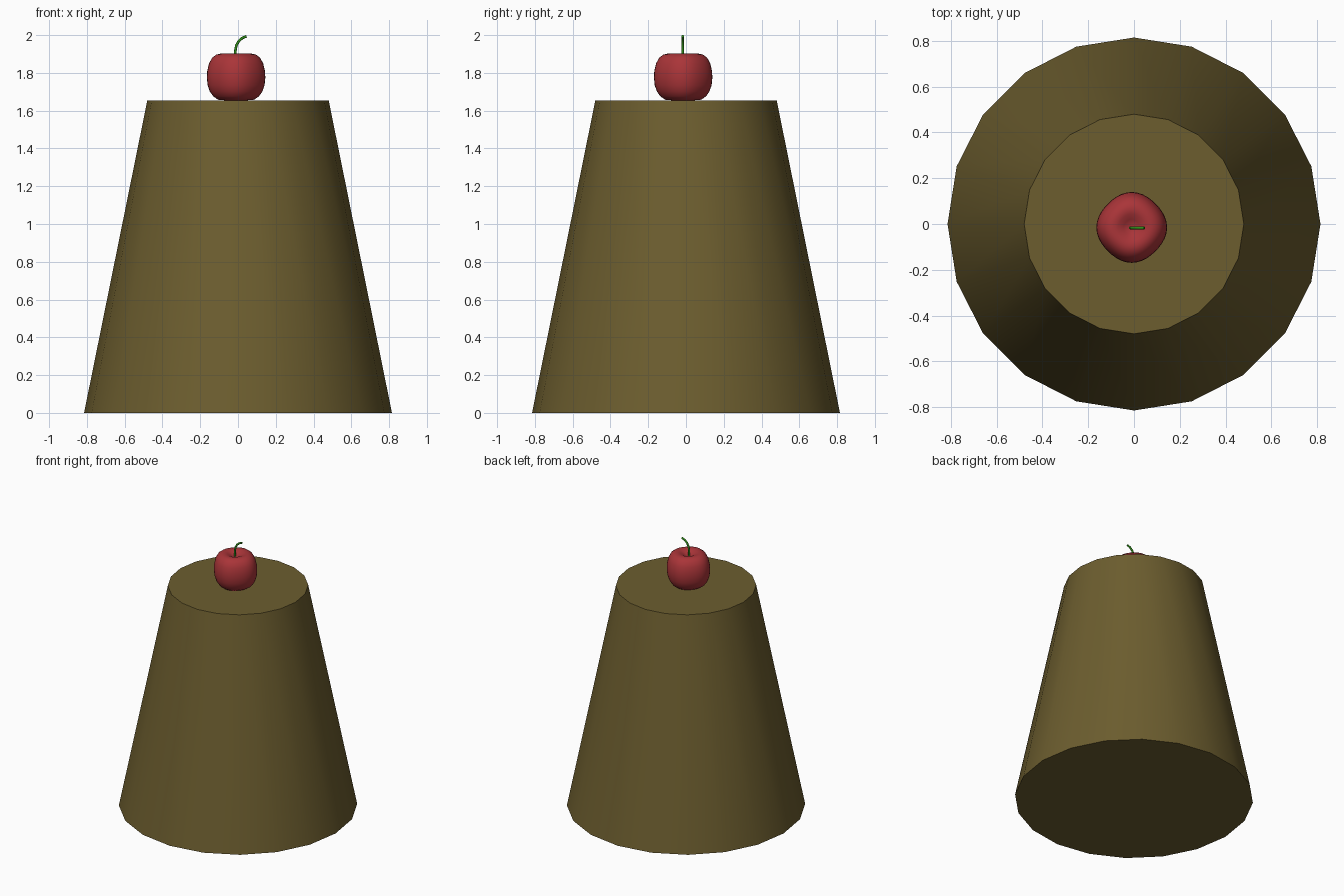
import bpy, bmesh, math

if "Cube" in bpy.data.objects:
    bpy.data.objects.remove(bpy.data.objects["Cube"])

CX, CY = -0.01, -0.015  # fruit centre


def colour(obj, name, rgb):
    mat = bpy.data.materials.new(name)
    mat.diffuse_color = (*rgb, 1)
    mat.use_nodes = True
    mat.node_tree.nodes["Principled BSDF"].inputs["Base Color"].default_value = mat.diffuse_color
    obj.data.materials.append(mat)


def smooth(obj, degrees):
    bpy.ops.object.select_all(action='DESELECT')
    obj.select_set(True)
    bpy.context.view_layer.objects.active = obj
    bpy.ops.object.shade_smooth_by_angle(angle=math.radians(degrees))


# Pedestal: 20-sided tapered drum
bpy.ops.mesh.primitive_cone_add(vertices=20, radius1=0.815, radius2=0.48,
                                depth=1.655, location=(0, 0, 0.8275))
pedestal = bpy.context.object
pedestal.name = "pedestal"
colour(pedestal, "olive_brown", (0.15, 0.11, 0.028))
smooth(pedestal, 30)

# Fruit: lathed profile, slightly squared, dimpled at the top
profile = [(0.03, 1.655), (0.06, 1.655), (0.093, 1.658), (0.118, 1.676),
           (0.136, 1.702), (0.147, 1.735), (0.151, 1.775), (0.149, 1.81),
           (0.14, 1.85), (0.124, 1.88), (0.102, 1.897), (0.08, 1.902),
           (0.058, 1.898), (0.035, 1.886), (0.015, 1.876)]
SEG = 40
bm = bmesh.new()
rings = []
for r, z in profile:
    ring = []
    for i in range(SEG):
        a = 2 * math.pi * i / SEG
        q = r * (1 + 0.025 * math.cos(4 * a))
        ring.append(bm.verts.new((CX + q * math.cos(a), CY + q * math.sin(a), z)))
    rings.append(ring)
for low, high in zip(rings, rings[1:]):
    for i in range(SEG):
        j = (i + 1) % SEG
        bm.faces.new((low[i], low[j], high[j], high[i]))
bm.faces.new(rings[0][::-1])
bm.faces.new(rings[-1])
mesh = bpy.data.meshes.new("fruit")
bm.to_mesh(mesh)
bm.free()
fruit = bpy.data.objects.new("fruit", mesh)
bpy.context.collection.objects.link(fruit)
colour(fruit, "red", (0.4, 0.035, 0.04))
smooth(fruit, 60)

# Stem: thin bent tube leaning to +x
curve = bpy.data.curves.new("stem", 'CURVE')
curve.dimensions = '3D'
curve.bevel_depth = 0.007
curve.bevel_resolution = 2
curve.use_fill_caps = True
path = [(-0.015, 1.865), (-0.015, 1.91), (-0.009, 1.945),
        (0.004, 1.968), (0.022, 1.984), (0.045, 1.994)]
spline = curve.splines.new('POLY')
spline.points.add(len(path) - 1)
for p, (x, z) in zip(spline.points, path):
    p.co = (x, -0.017, z, 1)
stem = bpy.data.objects.new("stem", curve)
bpy.context.collection.objects.link(stem)
colour(stem, "green", (0.03, 0.28, 0.01))
